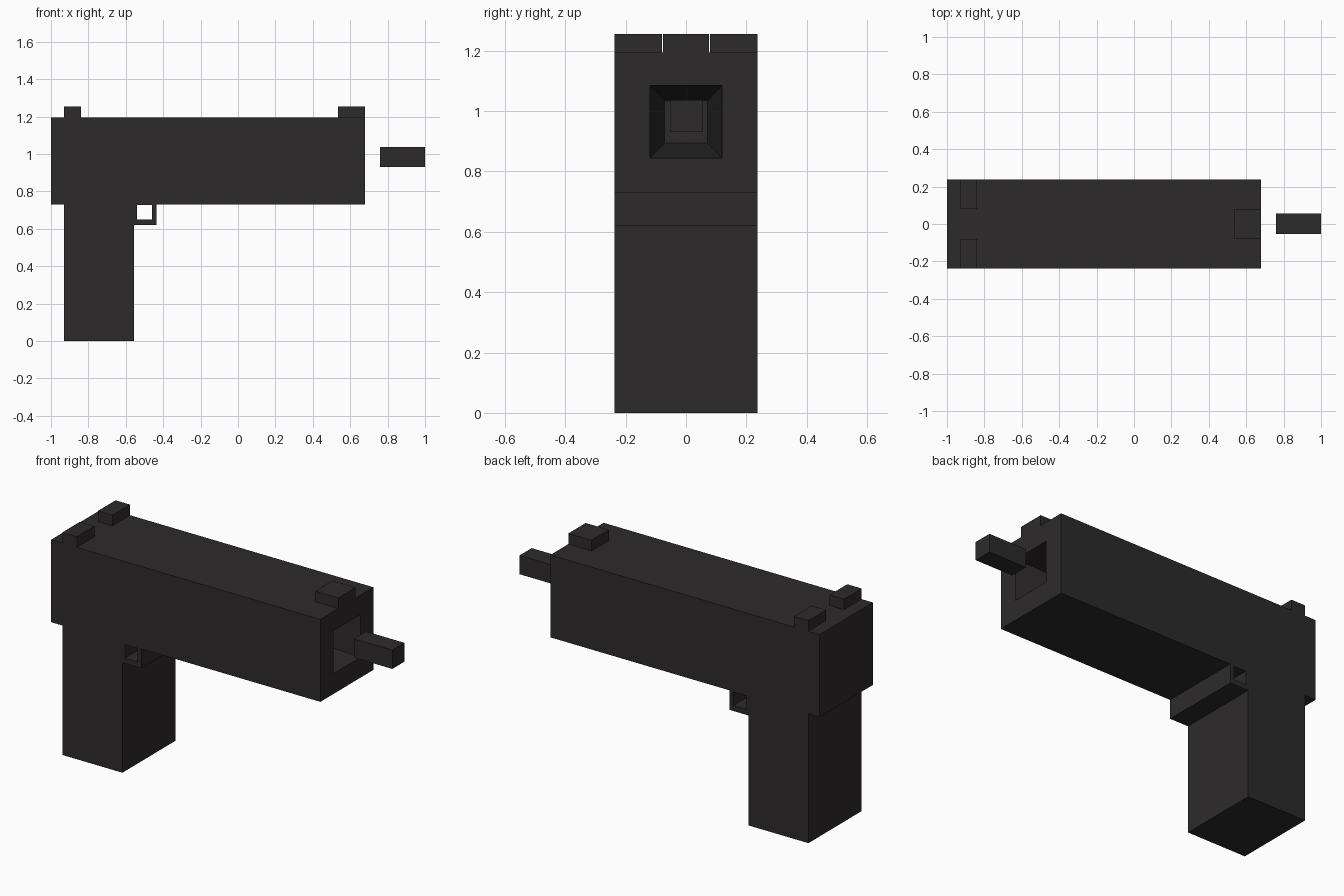
import bpy, bmesh

if "Cube" in bpy.data.objects:
    bpy.data.objects.remove(bpy.data.objects["Cube"])

HALF_W = 0.237
BORE_Z = 0.965

dark = bpy.data.materials.new("dark_metal")
dark.diffuse_color = (0.026, 0.023, 0.024, 1)
dark.use_nodes = True
dark.node_tree.nodes["Principled BSDF"].inputs["Base Color"].default_value = dark.diffuse_color


def finish(name, bm):
    bmesh.ops.recalc_face_normals(bm, faces=bm.faces)
    mesh = bpy.data.meshes.new(name)
    bm.to_mesh(mesh)
    bm.free()
    mesh.materials.append(dark)
    obj = bpy.data.objects.new(name, mesh)
    bpy.context.collection.objects.link(obj)
    return obj


def extrude(name, outline, y0, y1):
    """Solid from an x-z outline, running from y0 to y1."""
    bm = bmesh.new()
    face = bm.faces.new([bm.verts.new((x, y0, z)) for x, z in outline])
    out = bmesh.ops.extrude_face_region(bm, geom=[face])
    verts = [v for v in out["geom"] if isinstance(v, bmesh.types.BMVert)]
    bmesh.ops.translate(bm, verts=verts, vec=(0, y1 - y0, 0))
    return finish(name, bm)


def box(name, x0, x1, y0, y1, z0, z1):
    return extrude(name, [(x0, z0), (x1, z0), (x1, z1), (x0, z1)], y0, y1)


def cut(target, cutter):
    cutter.hide_render = True
    cutter.hide_set(True)
    mod = target.modifiers.new(cutter.name, "BOOLEAN")
    mod.operation, mod.solver, mod.object = "DIFFERENCE", "EXACT", cutter


# Slide, grip and trigger guard in one silhouette
frame = extrude("slide_and_grip", [
    (-1, 0.73), (-0.93, 0.73), (-0.93, 0), (-0.555, 0), (-0.555, 0.62),
    (-0.437, 0.62), (-0.437, 0.73), (0.68, 0.73), (0.68, 1.195), (-1, 1.195),
], -HALF_W, HALF_W)

# Trigger opening through the full width
cut(frame, box("trigger_opening_cutter", -0.54, -0.46, -0.4, 0.4, 0.65, 0.727))

# Tapered square bore in the muzzle face; starts a little outside the face
depth, extra = 0.6, 0.06
slope = (0.12 - 0.071) / depth
bm = bmesh.new()
rings = []
for x, r in ((0.68 + extra, 0.12 + slope * extra), (0.68 - depth, 0.071)):
    rings.append([bm.verts.new((x, sy * r, BORE_Z + sz * r))
                  for sy, sz in ((-1, -1), (1, -1), (1, 1), (-1, 1))])
    bm.faces.new(rings[-1])
for i in range(4):
    j = (i + 1) % 4
    bm.faces.new((rings[0][i], rings[0][j], rings[1][j], rings[1][i]))
cut(frame, finish("bore_cutter", bm))

# Sights on top
box("front_sight", 0.535, 0.68, -0.077, 0.077, 1.195, 1.255)
for side, y0, y1 in (("right", -HALF_W, -0.08), ("left", 0.08, HALF_W)):
    box("rear_sight_" + side, -0.93, -0.84, y0, y1, 1.195, 1.255)

# Loose block flying out in front of the muzzle
box("projectile", 0.76, 1.0, -0.053, 0.055, 0.931, 1.037)
